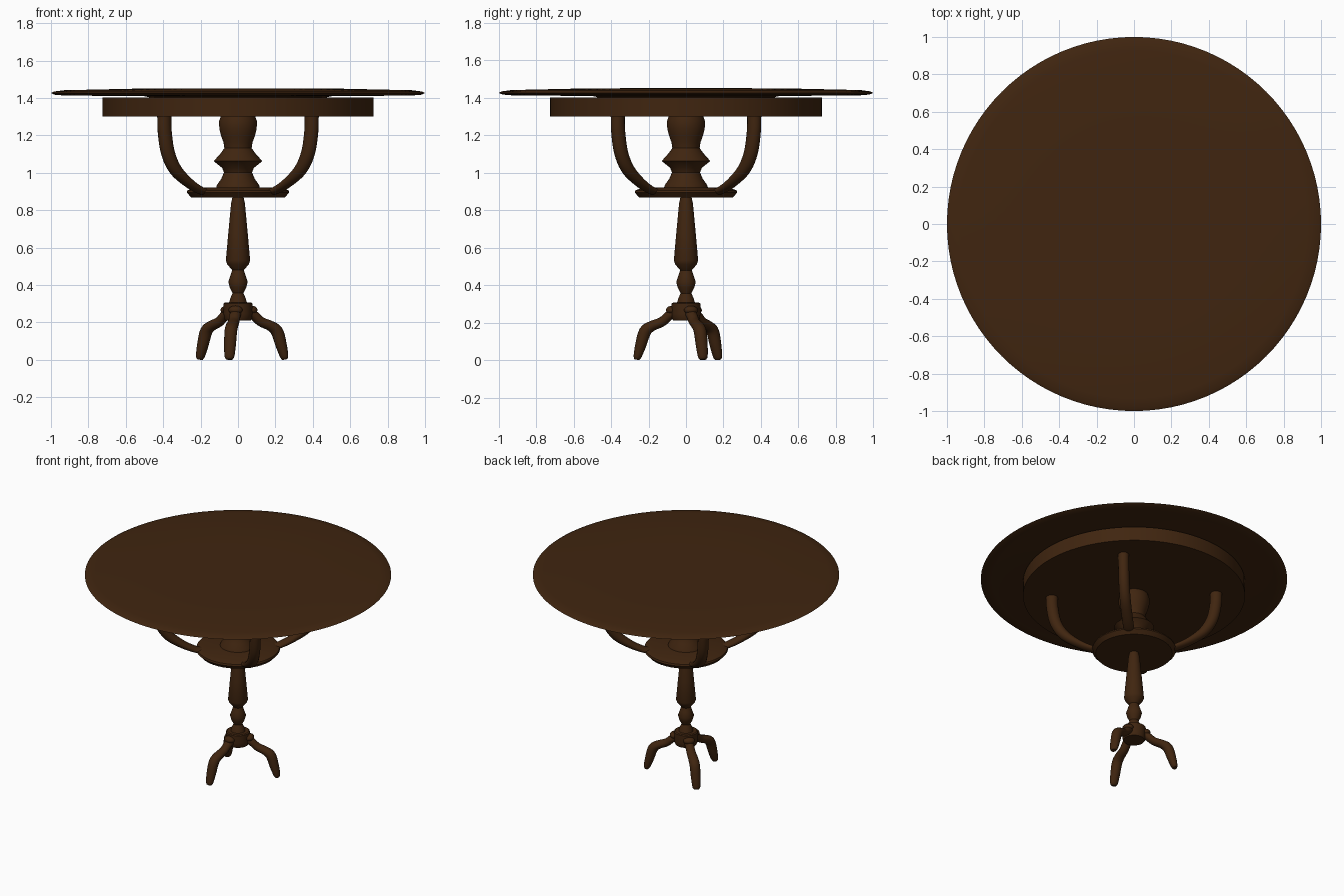
import bpy, bmesh, math
from mathutils import Vector

if "Cube" in bpy.data.objects:
    bpy.data.objects.remove(bpy.data.objects["Cube"])

wood = bpy.data.materials.new("dark brown wood")
wood.diffuse_color = (0.051, 0.0185, 0.005, 1)
wood.use_nodes = True
wood.node_tree.nodes["Principled BSDF"].inputs["Base Color"].default_value = wood.diffuse_color


def finish(name, bm, angle=35):
    bmesh.ops.recalc_face_normals(bm, faces=bm.faces)
    me = bpy.data.meshes.new(name)
    bm.to_mesh(me)
    bm.free()
    me.materials.append(wood)
    ob = bpy.data.objects.new(name, me)
    bpy.context.collection.objects.link(ob)
    bpy.context.view_layer.objects.active = ob
    ob.select_set(True)
    bpy.ops.object.shade_smooth_by_angle(angle=math.radians(angle))
    ob.select_set(False)
    return ob


def loft(bm, rings):
    rows = [[bm.verts.new(p) for p in ring] for ring in rings]
    n = len(rows[0])
    for a, b in zip(rows, rows[1:]):
        for i in range(n):
            j = (i + 1) % n
            bm.faces.new((a[i], a[j], b[j], b[i]))
    bm.faces.new(rows[0])
    bm.faces.new(rows[-1])


def turned(name, profile, sides=48):
    """Lathe a list of (radius, z) with closed ends."""
    bm = bmesh.new()
    loft(bm, [[(r * math.cos(2 * math.pi * i / sides), r * math.sin(2 * math.pi * i / sides), z)
               for i in range(sides)] for r, z in profile])
    return finish(name, bm)


def smooth_path(pts, steps=5):
    """Catmull-Rom through control points given as tuples."""
    v = [Vector(p) for p in pts]
    v = [2 * v[0] - v[1]] + v + [2 * v[-1] - v[-2]]
    out = []
    for a, b, c, d in zip(v, v[1:], v[2:], v[3:]):
        for s in range(steps):
            t = s / steps
            out.append(0.5 * (2 * b + (c - a) * t + (2 * a - 5 * b + 4 * c - d) * t * t
                              + (3 * b - a - 3 * c + d) * t ** 3))
    return out + [v[-2]]


def limb(name, angle, pts, sides=16):
    """Sweep an oval along (radius, z, half thickness, half width) in a vertical plane."""
    path = smooth_path([(p[0], p[1], p[2]) for p in pts])
    width = smooth_path([(p[3], 0, 0) for p in pts])
    out = Vector((math.cos(angle), math.sin(angle), 0))
    side = Vector((-math.sin(angle), math.cos(angle), 0))
    up = Vector((0, 0, 1))
    rings = []
    for k, p in enumerate(path):
        d = path[min(k + 1, len(path) - 1)] - path[max(k - 1, 0)]
        n = (out * -d.y + up * d.x).normalized()
        c = out * p.x + up * p.y
        rings.append([c + n * p.z * math.cos(2 * math.pi * i / sides)
                      + side * width[k].x * math.sin(2 * math.pi * i / sides) for i in range(sides)])
    bm = bmesh.new()
    loft(bm, rings)
    return finish(name, bm, 50)


# Round top with thin rounded rim, and the drum below it
turned("table_top", [(0.475, 1.40), (0.475, 1.408), (0.50, 1.413), (0.93, 1.417), (0.98, 1.421),
                     (1.0, 1.430), (0.985, 1.438), (0.93, 1.445), (0.57, 1.453), (0.3, 1.455)], 96)
turned("apron_drum", [(0.725, 1.305), (0.725, 1.405)], 96)

# Upper turned pedestal
turned("upper_pedestal", [(0.118, 0.92), (0.112, 0.94), (0.09, 0.97), (0.075, 1.005), (0.085, 1.03),
                          (0.13, 1.066), (0.095, 1.105), (0.073, 1.135), (0.077, 1.165), (0.09, 1.20),
                          (0.1, 1.24), (0.101, 1.28), (0.092, 1.306)])

# Round shelf carrying the four curved brackets
turned("shelf_disc", [(0.25, 0.871), (0.262, 0.885), (0.274, 0.898), (0.270, 0.910), (0.225, 0.925)], 64)
phi = math.atan2(0.365, 0.395)
for i, a in enumerate((phi, math.pi - phi, math.pi + phi, -phi)):
    limb(f"curved_bracket_{i + 1}", a,
         [(0.22, 0.900, 0.016, 0.036), (0.275, 0.910, 0.02, 0.036), (0.36, 0.950, 0.025, 0.036),
          (0.455, 1.02, 0.034, 0.036), (0.51, 1.11, 0.038, 0.036), (0.533, 1.22, 0.039, 0.036),
          (0.537, 1.308, 0.039, 0.036)])

# Lower turned column with its collar
turned("lower_column", [(0.03, 0.872), (0.037, 0.84), (0.052, 0.68), (0.065, 0.535), (0.058, 0.515),
                        (0.031, 0.483), (0.04, 0.455), (0.052, 0.42), (0.044, 0.39), (0.029, 0.36),
                        (0.042, 0.33), (0.05, 0.30)], 32)
turned("leg_collar", [(0.068, 0.215), (0.074, 0.225), (0.077, 0.25), (0.077, 0.305), (0.07, 0.31)], 32)

# Three bent legs with knobs where they join the collar
for i in range(3):
    a = math.radians(20 + 120 * i)
    limb(f"leg_{i + 1}", a,
         [(0.03, 0.265, 0.026, 0.03), (0.085, 0.245, 0.026, 0.03), (0.13, 0.208, 0.026, 0.03),
          (0.185, 0.185, 0.028, 0.033), (0.222, 0.155, 0.033, 0.034), (0.245, 0.085, 0.03, 0.032),
          (0.262, 0.025, 0.022, 0.027), (0.266, 0.006, 0.014, 0.018)])
    bm = bmesh.new()
    bmesh.ops.create_uvsphere(bm, u_segments=20, v_segments=12, radius=1)
    for v in bm.verts:
        x, y, z = v.co.x * 0.03 + 0.078, v.co.y * 0.038, v.co.z * 0.023 + 0.27
        v.co = (x * math.cos(a) - y * math.sin(a), x * math.sin(a) + y * math.cos(a), z)
    finish(f"leg_knob_{i + 1}", bm)

# Stand the feet exactly on the floor
low = min(v.co.z for o in bpy.data.objects for v in o.data.vertices)
for o in bpy.data.objects:
    o.location.z = -low
